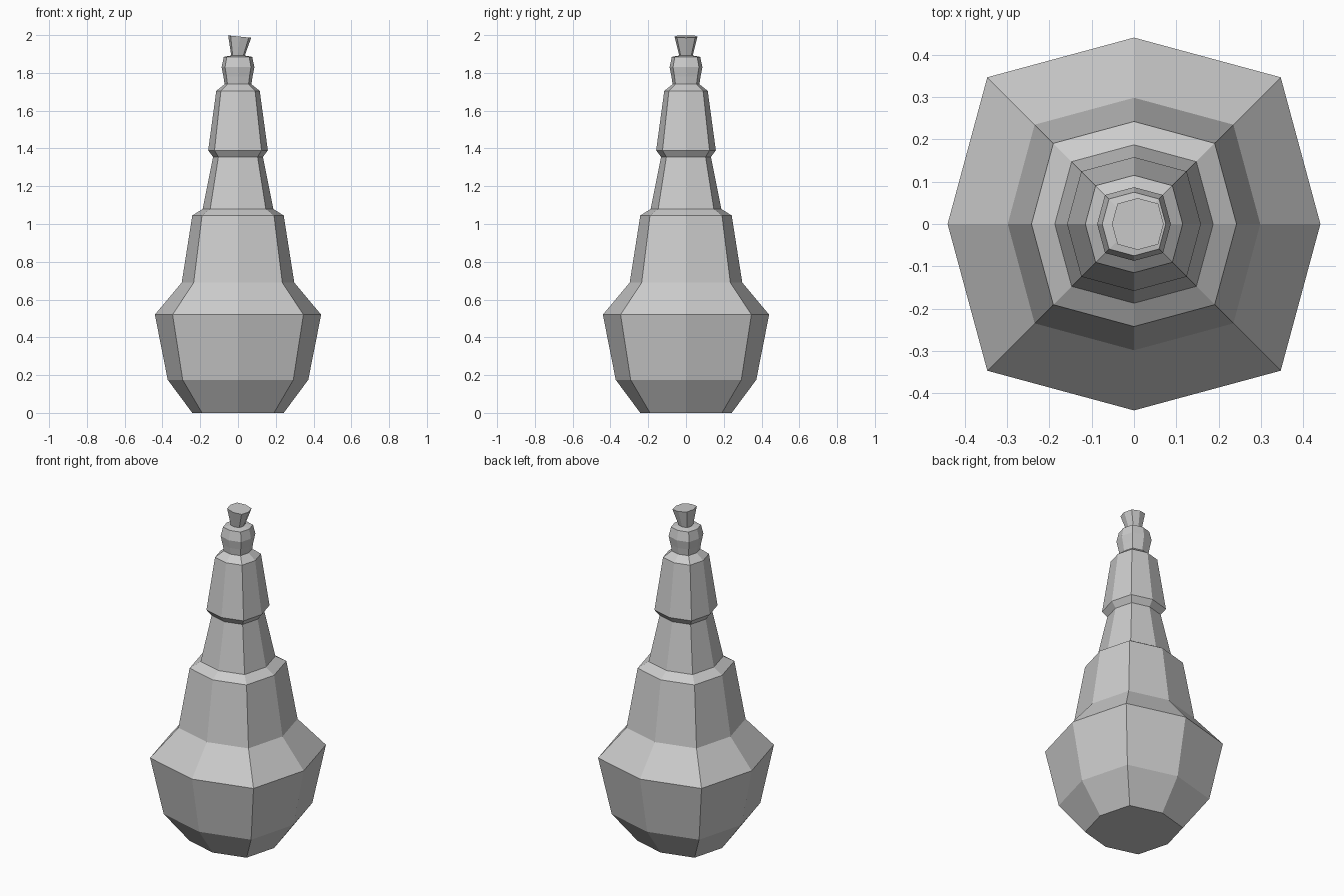
import bpy, bmesh, math

if "Cube" in bpy.data.objects:
    bpy.data.objects.remove(bpy.data.objects["Cube"])

SIDES = 8
DIAG = 1.113  # diagonal corners sit slightly further out than axis corners


def ring(bm, z, r, shift=0.0, tilt=0.0):
    verts = []
    for i in range(SIDES):
        a = 2 * math.pi * i / SIDES
        k = r * (DIAG if i % 2 else 1.0)
        x, y = k * math.cos(a), k * math.sin(a)
        verts.append(bm.verts.new((x + shift, y, z + tilt * x)))
    return verts


def lathe(name, rings):
    bm = bmesh.new()
    loops = [ring(bm, *r) for r in rings]
    for lo, hi in zip(loops, loops[1:]):
        for i in range(SIDES):
            j = (i + 1) % SIDES
            bm.faces.new((lo[i], lo[j], hi[j], hi[i]))
    bm.faces.new(loops[0][::-1])
    bm.faces.new(loops[-1])
    bmesh.ops.recalc_face_normals(bm, faces=bm.faces)
    mesh = bpy.data.meshes.new(name)
    bm.to_mesh(mesh)
    bm.free()
    obj = bpy.data.objects.new(name, mesh)
    bpy.context.collection.objects.link(obj)
    return obj


# Whole bottle: (height, radius, sideways shift, tilt) from base to stopper
lathe("bottle", [
    # round belly
    (0.0, 0.242), (0.175, 0.372), (0.52, 0.44), (0.69, 0.298),
    # shoulder step
    (1.045, 0.242), (1.08, 0.187),
    # neck with flared collar
    (1.355, 0.132), (1.39, 0.158), (1.705, 0.115),
    # lip
    (1.74, 0.071), (1.78, 0.077), (1.83, 0.087), (1.885, 0.075),
    # tilted stopper
    (1.892, 0.036), (1.992, 0.061, 0.009, -0.1),
])
